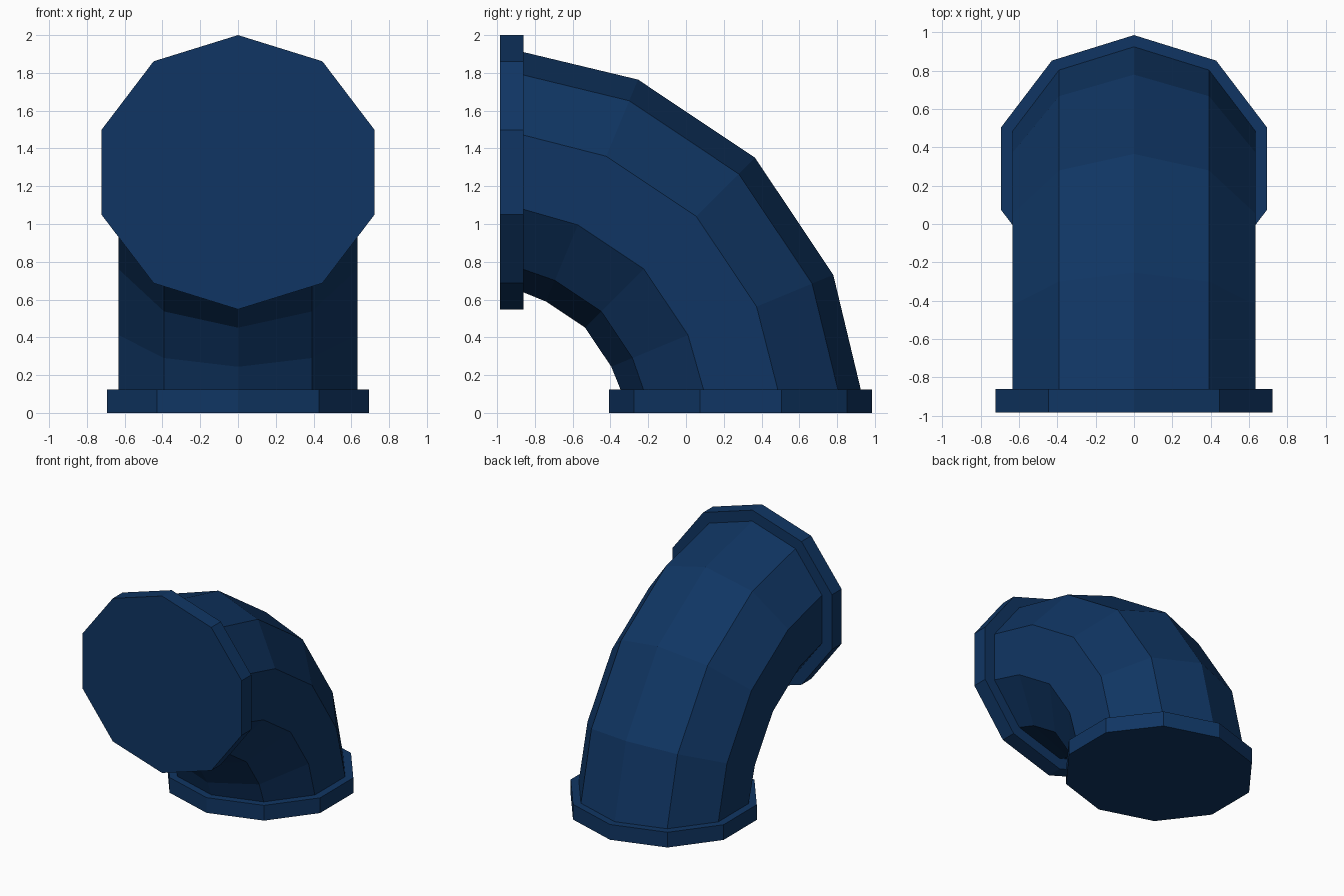
import bpy
import bmesh
from math import sin, cos, pi, radians
from mathutils import Vector

cube = bpy.data.objects.get("Cube")
if cube:
    bpy.data.objects.remove(cube, do_unlink=True)

SIDES = 10
BEND_CENTRE = Vector((0, -0.985, 0))
BEND_RADIUS = 1.274
WIDEN = 1.047          # the section is slightly wider than tall
FLANGE_DEPTH = 0.125

navy = bpy.data.materials.new("navy blue")
navy.use_nodes = True
COLOUR = (0.005, 0.036, 0.125, 1)
navy.diffuse_color = COLOUR
bsdf = next(n for n in navy.node_tree.nodes if n.type == 'BSDF_PRINCIPLED')
bsdf.inputs["Base Color"].default_value = COLOUR
bsdf.inputs["Roughness"].default_value = 0.8


def section(degrees, radius, shift=0):
    """Decagon across the bend at an angle, shifted along the pipe."""
    a = radians(degrees)
    out = Vector((0, sin(a), cos(a)))
    along = Vector((0, cos(a), -sin(a)))
    centre = BEND_CENTRE + out * BEND_RADIUS + along * shift
    angles = [2 * pi * i / SIDES for i in range(SIDES)]
    return [centre + out * radius * cos(t)
            + Vector((radius * WIDEN * sin(t), 0, 0)) for t in angles]


def loft(name, sections, capped):
    bm = bmesh.new()
    rings = [[bm.verts.new(p) for p in s] for s in sections]
    for r, s in zip(rings, rings[1:]):
        for i in range(SIDES):
            j = (i + 1) % SIDES
            bm.faces.new((r[i], r[j], s[j], s[i]))
    if capped:
        bm.faces.new(rings[0])
        bm.faces.new(rings[-1])
    bmesh.ops.recalc_face_normals(bm, faces=bm.faces)
    mesh = bpy.data.meshes.new(name)
    bm.to_mesh(mesh)
    bm.free()
    mesh.materials.append(navy)
    obj = bpy.data.objects.new(name, mesh)
    bpy.context.collection.objects.link(obj)
    return obj


# Bent pipe, its ends meeting the inner faces of the flanges
PIPE = 0.636
bend = [section(0, PIPE, FLANGE_DEPTH)]
bend += [section(a, PIPE) for a in (22.5, 45, 67.5)]
bend.append(section(90, PIPE, -FLANGE_DEPTH))
loft("pipe_elbow", bend, False)

# Solid end flanges
loft("front_flange", [section(0, 0.726), section(0, 0.726, FLANGE_DEPTH)], True)
loft("bottom_flange", [section(90, 0.697), section(90, 0.697, -FLANGE_DEPTH)], True)
